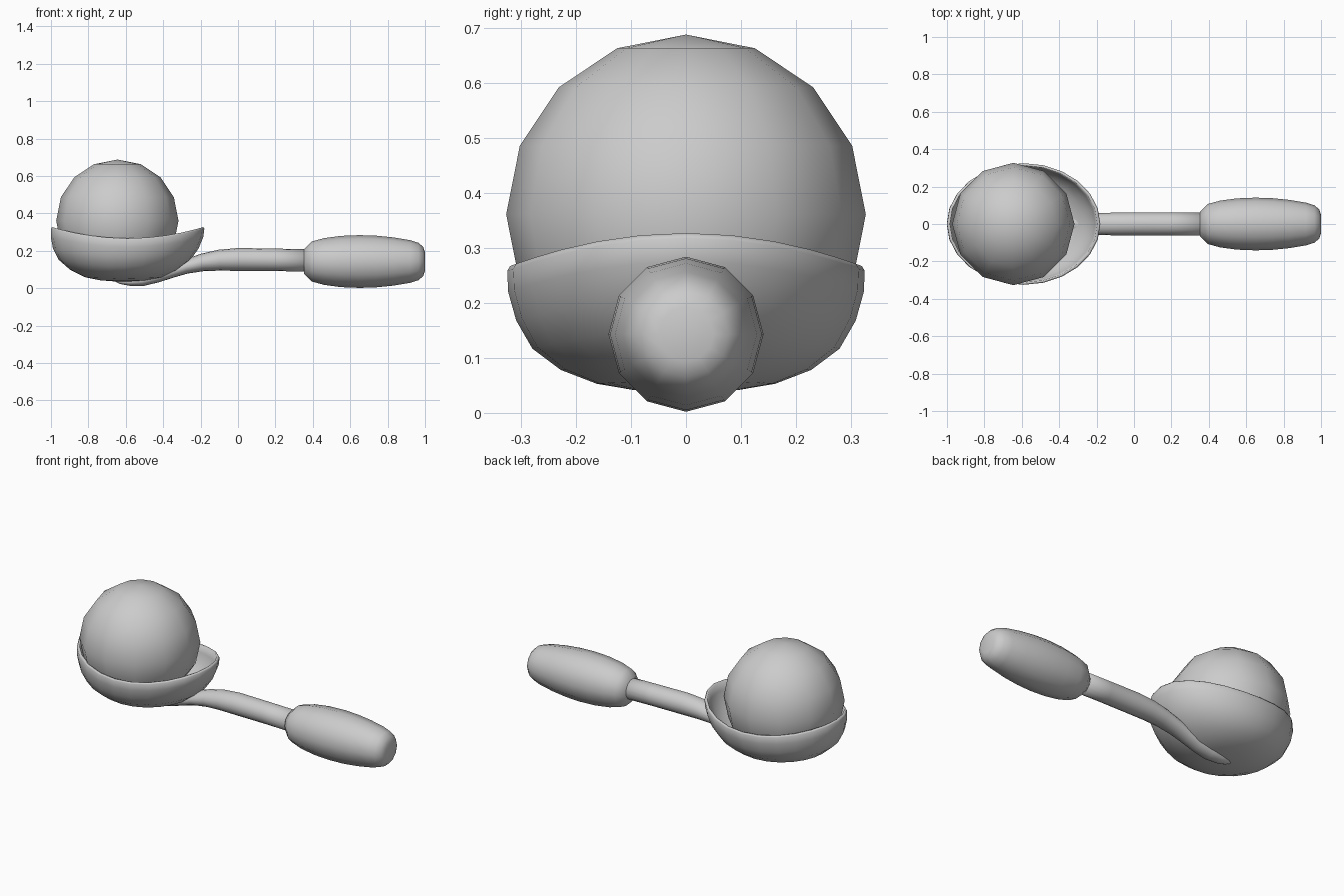
import bpy, bmesh
from math import sin, cos, pi, atan2


def loft(name, rings, angle=180):
    """Skin a list of point rings, closing both ends."""
    bm = bmesh.new()
    loops = [[bm.verts.new(p) for p in ring] for ring in rings]
    n = len(loops[0])
    for a, b in zip(loops, loops[1:]):
        for i in range(n):
            j = (i + 1) % n
            bm.faces.new((a[i], a[j], b[j], b[i]))
    bm.faces.new(loops[0])
    bm.faces.new(loops[-1])
    bmesh.ops.recalc_face_normals(bm, faces=bm.faces[:])
    mesh = bpy.data.meshes.new(name)
    bm.to_mesh(mesh)
    bm.free()
    obj = bpy.data.objects.new(name, mesh)
    bpy.context.collection.objects.link(obj)
    bpy.context.view_layer.objects.active = obj
    obj.select_set(True)
    bpy.ops.object.shade_smooth_by_angle(angle=angle * pi / 180)
    obj.select_set(False)
    return obj


def turn(n):
    return [2 * pi * i / n for i in range(n)]


# Ball resting in the scoop
bpy.ops.mesh.primitive_uv_sphere_add(segments=12, ring_count=8, radius=0.327,
                                     location=(-0.645, 0, 0.361))
ball = bpy.context.object
ball.name = "ball"
bpy.ops.object.shade_smooth()
ball.select_set(False)

# Bowl: outer wall, rim, inner wall as (scale, side height, end lift, x shift)
bowl_profile = [
    (0.10, 0.036, 0.00, -0.02), (0.30, 0.042, 0.00, -0.02),
    (0.50, 0.053, 0.005, -0.02), (0.70, 0.078, 0.02, -0.02),
    (0.86, 0.117, 0.035, -0.016), (0.95, 0.168, 0.045, -0.01),
    (0.995, 0.22, 0.055, -0.003), (1.00, 0.258, 0.06, 0.0),
    (0.985, 0.267, 0.06, 0.0), (0.96, 0.266, 0.058, 0.0),
    (0.945, 0.225, 0.054, -0.004), (0.90, 0.175, 0.045, -0.01),
    (0.81, 0.13, 0.035, -0.016), (0.65, 0.095, 0.02, -0.02),
    (0.45, 0.072, 0.005, -0.02), (0.10, 0.055, 0.00, -0.02)]
loft("bowl", [[(-0.59 + s + 0.41 * f * cos(a), 0.325 * f * sin(a),
                z + lift * cos(a) ** 2) for a in turn(24)]
              for f, z, lift, s in bowl_profile])

# Curved neck: (x, z, thickness radius, width radius)
neck_path = [
    (-0.66, 0.042, 0.004, 0.006), (-0.63, 0.036, 0.013, 0.02),
    (-0.58, 0.035, 0.022, 0.033), (-0.51, 0.042, 0.03, 0.042),
    (-0.43, 0.063, 0.032, 0.046), (-0.36, 0.088, 0.034, 0.049),
    (-0.28, 0.115, 0.038, 0.053), (-0.19, 0.138, 0.047, 0.058),
    (-0.10, 0.15, 0.056, 0.061), (0.0, 0.154, 0.061, 0.062),
    (0.20, 0.152, 0.06, 0.062), (0.40, 0.148, 0.06, 0.062)]
rings = []
for k, (x, z, rz, ry) in enumerate(neck_path):
    p, q = neck_path[max(k - 1, 0)], neck_path[min(k + 1, len(neck_path) - 1)]
    t = atan2(q[1] - p[1], q[0] - p[0])
    rings.append([(x - rz * sin(a) * sin(t), ry * cos(a), z + rz * sin(a) * cos(t))
                  for a in turn(16)])
loft("neck", rings)

# Twelve-sided rounded grip turned around the x axis
grip_profile = [(0.352, 0.066), (0.395, 0.107), (0.46, 0.125), (0.55, 0.137),
                (0.65, 0.141), (0.74, 0.138), (0.83, 0.129), (0.92, 0.114),
                (0.965, 0.100), (0.99, 0.078), (1.0, 0.05)]
loft("grip", [[(x, r * cos(a), 0.143 + r * sin(a)) for a in turn(12)]
              for x, r in grip_profile], 60)
